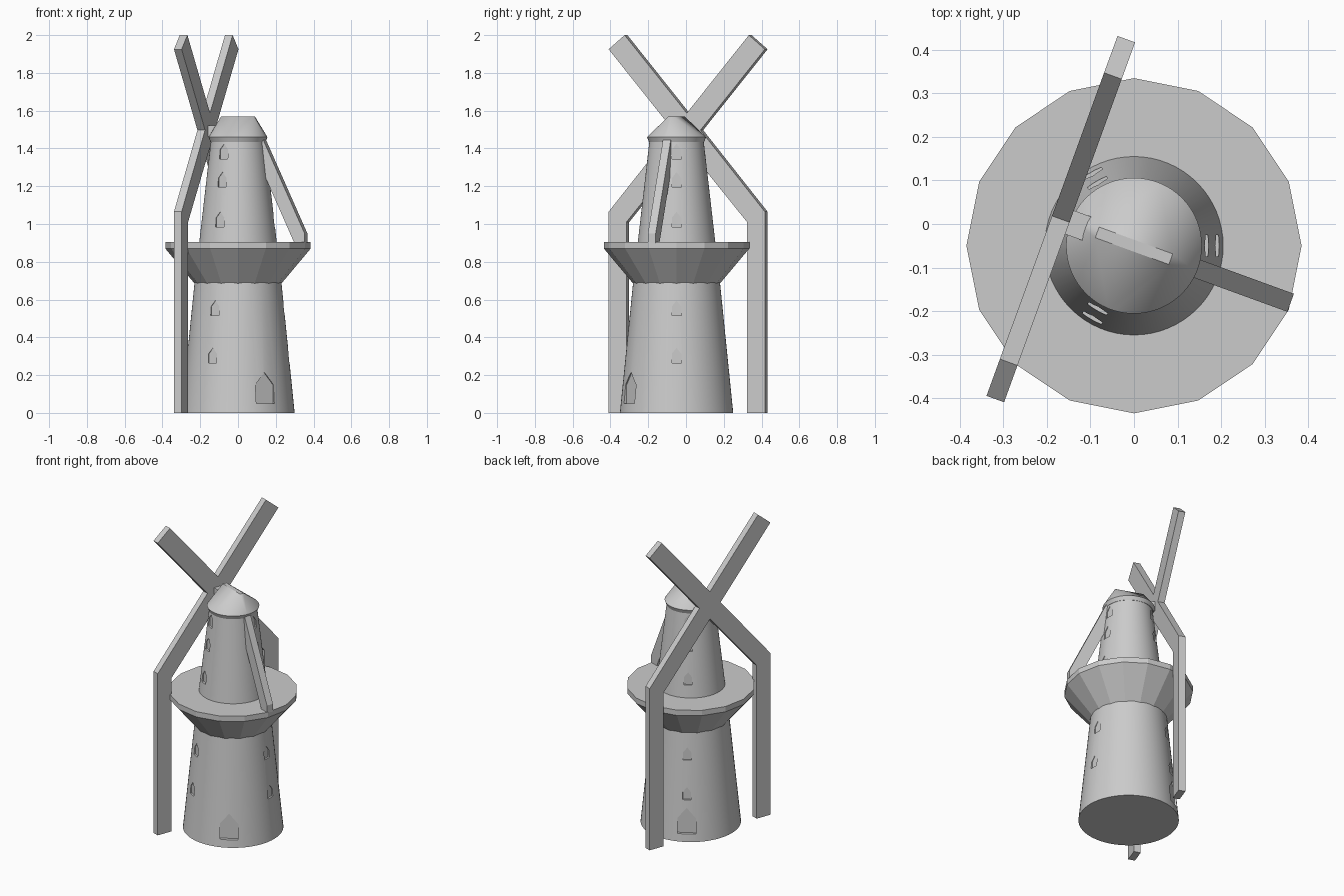
import bpy, bmesh, math
from mathutils import Vector, Matrix

default = bpy.data.objects.get("Cube")
if default:
    bpy.data.objects.remove(default, do_unlink=True)

AXIS = Vector((0, -0.05, 0))               # centre line of the tower
UP = Vector((0, 0, 1))
TAIL = Vector((math.cos(math.radians(-20)), math.sin(math.radians(-20)), 0))
SIDE = UP.cross(TAIL)                      # direction across the sails

grey = bpy.data.materials.new("plain grey")
grey.use_nodes = True
grey.diffuse_color = (0.6, 0.6, 0.6, 1)
grey.node_tree.nodes["Principled BSDF"].inputs["Base Color"].default_value = (0.6, 0.6, 0.6, 1)


def finish(name, bm):
    bmesh.ops.recalc_face_normals(bm, faces=bm.faces)
    mesh = bpy.data.meshes.new(name)
    bm.to_mesh(mesh)
    bm.free()
    mesh.materials.append(grey)
    obj = bpy.data.objects.new(name, mesh)
    bpy.context.collection.objects.link(obj)
    return obj


def activate(obj):
    bpy.ops.object.select_all(action="DESELECT")
    obj.select_set(True)
    bpy.context.view_layer.objects.active = obj


def smooth(obj):
    activate(obj)
    bpy.ops.object.shade_smooth_by_angle(angle=math.radians(30))


def ring(bm, radius, z, sides):
    turn = math.tau / sides
    return [bm.verts.new(AXIS + Vector((radius * math.cos(i * turn), radius * math.sin(i * turn), z)))
            for i in range(sides)]


def lathe(name, profile, sides):
    bm = bmesh.new()
    rings = [ring(bm, r, z, sides) for r, z in profile]
    for low, high in zip(rings, rings[1:]):
        for i in range(sides):
            j = (i + 1) % sides
            bm.faces.new((low[i], low[j], high[j], high[i]))
    bm.faces.new(rings[0])
    bm.faces.new(rings[-1])
    return finish(name, bm)


def add_prism(bm, outline, along, normal, centre, thickness):
    """Outline in the plane of along and up, thickened both ways along normal."""
    front, back = [[bm.verts.new(centre + along * a + UP * z + normal * thickness * k)
                    for a, z in outline] for k in (0.5, -0.5)]
    bm.faces.new(front)
    bm.faces.new(back[::-1])
    n = len(outline)
    for i in range(n):
        j = (i + 1) % n
        bm.faces.new((front[i], back[i], back[j], front[j]))


def prism(name, *args):
    bm = bmesh.new()
    add_prism(bm, *args)
    return finish(name, bm)


def carve(tower, openings):
    """Cut pointed recesses: angle, sill height, width, height, sill radius, depth."""
    bm = bmesh.new()
    for angle, sill, width, height, radius, depth in openings:
        a = math.radians(angle)
        out = Vector((math.cos(a), math.sin(a), 0))
        w = width / 2
        shape = [(-w, sill), (w, sill), (w, sill + height * 0.6),
                 (0, sill + height), (-w, sill + height * 0.6)]
        add_prism(bm, shape, UP.cross(out), out, AXIS + out * (radius - depth + 0.05), 0.1)
    cutter = finish("opening_cutter", bm)
    cutter.hide_render = True
    mod = tower.modifiers.new("openings", "BOOLEAN")
    mod.operation = "DIFFERENCE"
    mod.solver = "EXACT"
    mod.object = cutter
    activate(tower)
    bpy.ops.object.modifier_apply(modifier=mod.name)
    bpy.data.objects.remove(cutter, do_unlink=True)


def lower_radius(z):
    return 0.3 - 0.07 * z / 0.69


def upper_radius(z):
    return 0.205 - 0.115 * (z - 0.905)


# Lower tower with windows on three sides and two opposite doors
lower = lathe("lower_tower", [(0.3, 0), (0.23, 0.69)], 64)
windows = [(a, z, 0.05, 0.08, lower_radius(z), 0.011) for a in (0, 120, 240) for z in (0.265, 0.515)]
doors = [(a, 0.05, 0.11, 0.165, lower_radius(0.05), 0.022) for a in (120, 300)]
carve(lower, windows + doors)
smooth(lower)

# Gallery flaring out to a faceted rim
lathe("gallery", [(0.23, 0.685), (0.385, 0.87), (0.385, 0.905)], 16)

# Upper tower
upper = lathe("upper_tower", [(upper_radius(z), z) for z in (0.9, 1.45)], 64)
carve(upper, [(a, z, 0.05, 0.08, upper_radius(z), 0.012)
              for a in (0, 120, 240) for z in (0.985, 1.195, 1.345)])
smooth(upper)

# Cap: round skirt drawn up to a narrow ridge
bm = bmesh.new()
ring(bm, 0.146, 1.435, 64)
ring(bm, 0.156, 1.46, 64)
for a in (-0.09, 0.09):
    for b in (-0.013, 0.013):
        bm.verts.new(AXIS + TAIL * a + SIDE * b + UP * 1.57)
bmesh.ops.convex_hull(bm, input=bm.verts)
smooth(finish("cap", bm))

# Hub joining the cap to the sails
prism("hub", [(-0.16, 1.462), (-0.09, 1.462), (-0.09, 1.522), (-0.16, 1.522)],
      TAIL, SIDE, AXIS, 0.058)

# Crossed sails whose lower arms bend down to the ground
half = [(0, 1.587), (0.35, 2.0), (0.44, 1.925), (0.077, 1.497), (0.44, 1.065),
        (0.44, 0), (0.34, 0), (0.34, 1.01), (0, 1.407)]
prism("sails", half + [(-a, z) for a, z in half[-2:0:-1]], SIDE, TAIL, AXIS - TAIL * 0.179, 0.043)

# Tail pole from the cap down to the gallery
prism("tail_pole", [(0.1, 1.445), (0.15, 1.445), (0.383, 0.95), (0.383, 0.9),
                    (0.325, 0.9), (0.1, 1.38)], TAIL, SIDE, AXIS, 0.044)
